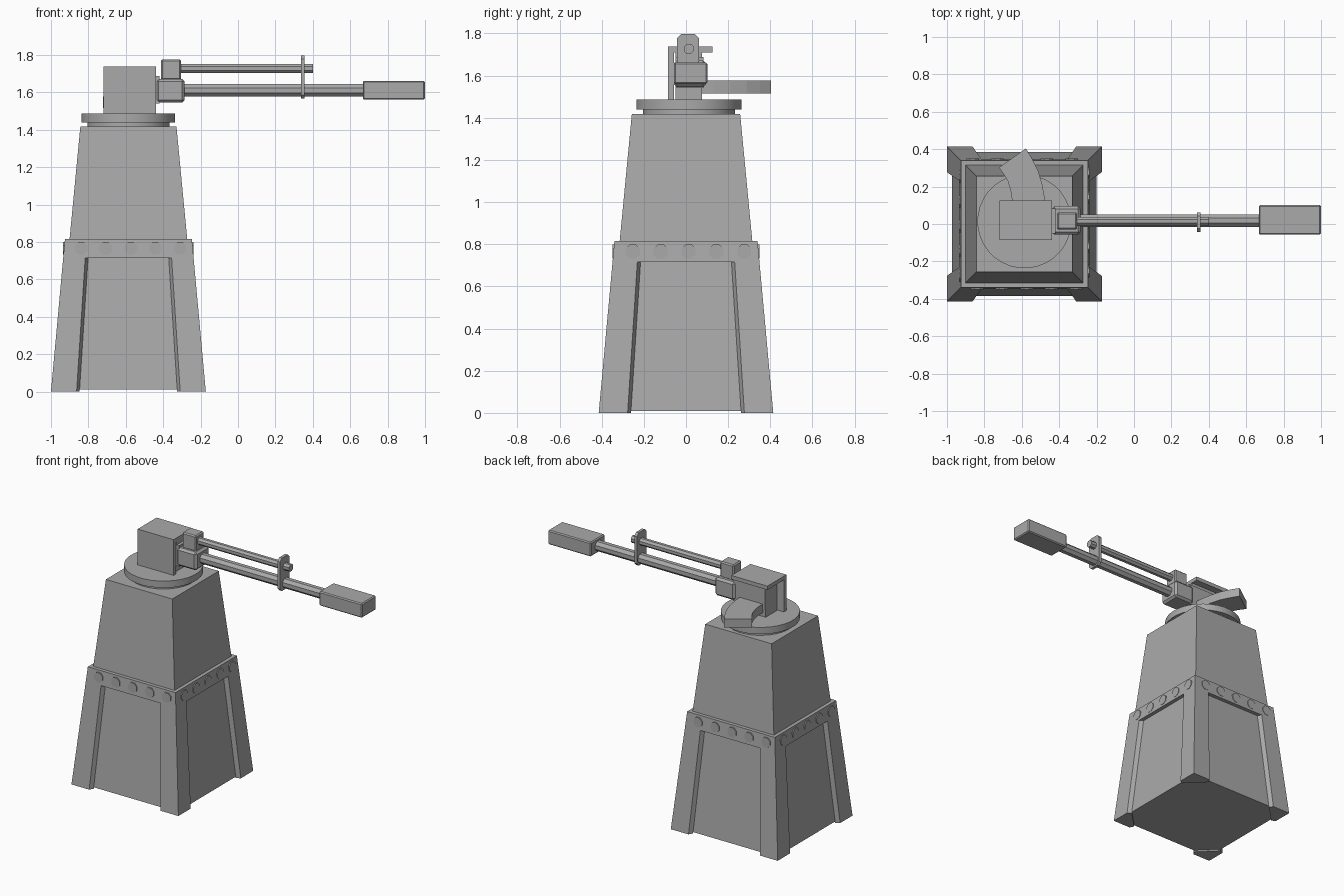
import bpy, bmesh, math
from mathutils import Matrix, Vector

if "Cube" in bpy.data.objects:
    bpy.data.objects.remove(bpy.data.objects["Cube"])

CX = -0.586          # tower centre in x
GY = 0.018           # gun axis in y

grey = bpy.data.materials.new("plain grey")
grey.diffuse_color = (0.4, 0.4, 0.4, 1)
grey.use_nodes = True
grey.node_tree.nodes["Principled BSDF"].inputs["Base Color"].default_value = grey.diffuse_color


def finish(name, bm, smooth=False):
    bmesh.ops.recalc_face_normals(bm, faces=bm.faces[:])
    me = bpy.data.meshes.new(name)
    bm.to_mesh(me)
    bm.free()
    me.materials.append(grey)
    ob = bpy.data.objects.new(name, me)
    bpy.context.collection.objects.link(ob)
    if smooth:
        bpy.context.view_layer.objects.active = ob
        ob.select_set(True)
        bpy.ops.object.shade_smooth_by_angle(angle=math.radians(30))
        ob.select_set(False)
    return ob


def loft(bm, low, high):
    """Solid between two rings of points."""
    a = [bm.verts.new(p) for p in low]
    b = [bm.verts.new(p) for p in high]
    bm.faces.new(a)
    bm.faces.new(b)
    n = len(a)
    for i in range(n):
        j = (i + 1) % n
        bm.faces.new((a[i], a[j], b[j], b[i]))


def square(h, z):
    return [(CX + sx * h, sy * h, z) for sx, sy in ((-1, -1), (1, -1), (1, 1), (-1, 1))]


def frustum(name, h0, z0, h1, z1):
    bm = bmesh.new()
    loft(bm, square(h0, z0), square(h1, z1))
    return finish(name, bm)


def box(name, x, y, z, bevel=0):
    bm = bmesh.new()
    loft(bm, [(a, b, z[0]) for a, b in ((x[0], y[0]), (x[1], y[0]), (x[1], y[1]), (x[0], y[1]))],
         [(a, b, z[1]) for a, b in ((x[0], y[0]), (x[1], y[0]), (x[1], y[1]), (x[0], y[1]))])
    if bevel:
        bmesh.ops.bevel(bm, geom=bm.edges[:], offset=bevel, segments=1, affect='EDGES')
    return finish(name, bm)


def cylinder(name, start, end, r, sides, smooth=False):
    start, end = Vector(start), Vector(end)
    d = end - start
    bm = bmesh.new()
    bmesh.ops.create_cone(bm, cap_ends=True, segments=sides, radius1=r, radius2=r, depth=d.length)
    turn = d.to_track_quat('Z', 'Y').to_matrix().to_4x4() @ Matrix.Rotation(math.pi / sides, 4, 'Z')
    bm.transform(Matrix.Translation((start + end) / 2) @ turn)
    return finish(name, bm, smooth)


def half(z):         # half width of the lower tower at height z
    return 0.414 - 0.0915 * z


# Lower tower: recessed core, riveted band and four corner legs
D, ZB, ZT = 0.028, 0.715, 0.815
frustum("recessed_panels", half(0) - D, 0.01, half(ZB) - D, ZB + 0.01)
frustum("rivet_band", half(ZB), ZB, half(ZT), ZT)


def leg_ring(sx, sy, z, e):
    h, i = half(z), e - 0.016
    pts = ((e, h), (h, h), (h, e), (h - D, i), (i, h - D))
    return [(CX + sx * x, sy * y, z) for x, y in pts]


bm = bmesh.new()
for sx in (-1, 1):
    for sy in (-1, 1):
        loft(bm, leg_ring(sx, sy, 0, 0.277), leg_ring(sx, sy, ZB, 0.231))
finish("corner_legs", bm)

# Five rivets on each side of the band
bm = bmesh.new()
for side in range(4):
    for k in range(-2, 3):
        m = (Matrix.Translation((CX, 0, 0.766)) @ Matrix.Rotation(side * math.pi / 2, 4, 'Z')
             @ Matrix.Translation((k * 0.132 + 0.012, -0.334, 0))
             @ Matrix.Rotation(math.pi / 2, 4, 'X') @ Matrix.Rotation(math.pi / 8, 4, 'Z'))
        bmesh.ops.create_cone(bm, cap_ends=True, segments=8, radius1=0.036, radius2=0.036,
                              depth=0.03, matrix=m)
finish("rivets", bm)

# Upper tower and turntable
frustum("upper_tower", 0.316, 0.80, 0.257, 1.417)
cylinder("turntable_neck", (CX, 0.014, 1.41), (CX, 0.014, 1.445), 0.22, 32, True)
cylinder("turntable", (CX, 0.014, 1.44), (CX, 0.014, 1.487), 0.251, 32, True)

# Gun shield: side plate and top plate
box("shield_side", (-0.718, -0.439), (-0.085, -0.057), (1.485, 1.737))
box("shield_top", (-0.718, -0.439), (-0.085, 0.125), (1.71, 1.737))

# Receiver
box("pedestal", (-0.67, -0.46), (-0.05, 0.075), (1.485, 1.56))
box("receiver_body", (-0.67, -0.42), (-0.05, 0.082), (1.54, 1.687))
box("receiver_riser", (-0.67, -0.44), (-0.05, 0.075), (1.68, 1.712))
box("receiver_front", (-0.44, -0.285), (-0.057, 0.095), (1.545, 1.672), 0.014)
box("piston_block", (-0.412, -0.305), (-0.03, 0.062), (1.665, 1.776), 0.008)

# Curved magazine swept out of the receiver side
outer = [(-0.47, 0.04), (-0.476, 0.13), (-0.49, 0.21), (-0.513, 0.286), (-0.545, 0.35), (-0.578, 0.404)]
inner = [(-0.722, 0.302), (-0.694, 0.262), (-0.674, 0.227), (-0.66, 0.18), (-0.652, 0.13), (-0.648, 0.04)]
bm = bmesh.new()
loft(bm, [(x, y, 1.515) for x, y in outer + inner], [(x, y, 1.577) for x, y in outer + inner])
finish("magazine", bm)

# Barrel, upper rod and the plate joining them
cylinder("barrel", (-0.30, GY, 1.61), (0.70, GY, 1.61), 0.036, 8)
cylinder("upper_rod", (-0.32, GY - 0.004, 1.727), (0.401, GY - 0.004, 1.727), 0.026, 8)
bm = bmesh.new()
c = 0.02
y0, y1, z0, z1 = -0.043, 0.062, 1.567, 1.797
ring = [(y0 + c, z0), (y1 - c, z0), (y1, z0 + c), (y1, z1 - c),
        (y1 - c, z1), (y0 + c, z1), (y0, z1 - c), (y0, z0 + c)]
loft(bm, [(0.336, y, z) for y, z in ring], [(0.356, y, z) for y, z in ring])
finish("rod_plate", bm)

# Muzzle brake with bore and two cross holes
brake = box("muzzle_brake", (0.667, 1.0), (-0.057, 0.101), (1.561, 1.661), 0.007)
cutters = [cylinder("bore_cutter", (0.72, 0.021, 1.611), (1.1, 0.021, 1.611), 0.032, 16)]
for x in (0.77, 0.896):
    cutters.append(cylinder("port_cutter", (x, -0.2, 1.611), (x, 0.25, 1.611), 0.0325, 16))
for cut in cutters:
    cut.hide_render = True
    cut.hide_set(True)
    mod = brake.modifiers.new("hole", 'BOOLEAN')
    mod.operation = 'DIFFERENCE'
    mod.solver = 'EXACT'
    mod.object = cut
